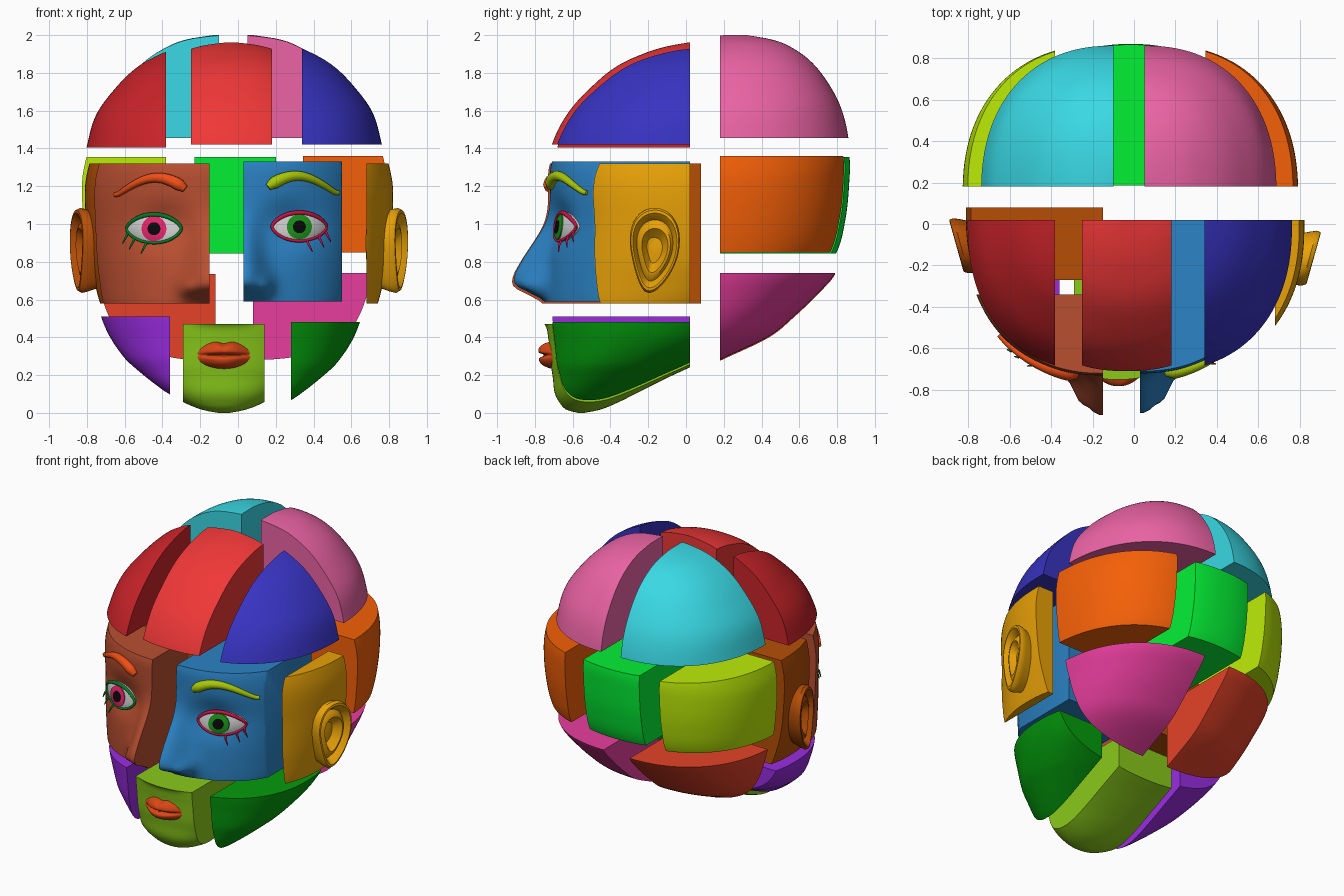
import bpy, bmesh
from math import cos, sin, pi, exp
from mathutils import Vector

if "Cube" in bpy.data.objects:
    bpy.data.objects.remove(bpy.data.objects["Cube"])

# Head sections: z, front y, back y, half width
SECT = [(.115, -.49, -.46, .03), (.13, -.55, -.38, .11), (.17, -.59, -.28, .21), (.22, -.615, -.18, .285),
        (.30, -.625, -.02, .385), (.365, -.635, .12, .455), (.48, -.645, .36, .535), (.585, -.655, .49, .58),
        (.70, -.655, .61, .61), (.815, -.65, .71, .635), (1.0, -.635, .76, .655), (1.2, -.64, .78, .66),
        (1.325, -.63, .78, .637), (1.5, -.54, .735, .585), (1.65, -.40, .65, .475), (1.75, -.27, .56, .37),
        (1.82, -.11, .45, .25), (1.85, .0, .36, .16), (1.87, .12, .24, .03)]
# Nose: z, projection, half width
NOSE = [(.5, 0, .15), (.585, .015, .14), (.63, .09, .13), (.67, .165, .125), (.72, .175, .12),
        (.8, .14, .10), (.9, .085, .085), (1.0, .035, .08), (1.08, .01, .09), (1.16, 0, .1)]
N = 2.25


def interp(table, z):
    """Smooth (Hermite) lookup in a table keyed on its first column."""
    z = min(max(z, table[0][0]), table[-1][0])
    i = 0
    while i < len(table) - 2 and z > table[i + 1][0]:
        i += 1
    a, b = table[i], table[i + 1]
    p, q = table[max(i - 1, 0)], table[min(i + 2, len(table) - 1)]
    h = b[0] - a[0]
    t = (z - a[0]) / h
    out = []
    for k in range(1, len(a)):
        m0 = (b[k] - p[k]) / (b[0] - p[0]) * h
        m1 = (q[k] - a[k]) / (q[0] - a[0]) * h
        out.append((2*t**3 - 3*t*t + 1) * a[k] + (t**3 - 2*t*t + t) * m0
                   + (3*t*t - 2*t**3) * b[k] + (t**3 - t*t) * m1)
    return out


def feature(x, z):
    """Nose, nostril wings and eye sockets as a shift in y."""
    x = abs(x)
    h, w = interp(NOSE, z)
    dy = -h * exp(-(x / w) ** 2.4)
    dy -= .045 * exp(-((x - .115) / .035) ** 2 - ((z - .665) / .045) ** 2)
    dy += .05 * exp(-((x - .25) / .14) ** 2 - ((z - 1.0) / .11) ** 2)
    return dy


def surf(x, z):
    """Front y of the face at x, z."""
    f, b, w = interp(SECT, z)
    k = max(0, 1 - abs(x / w) ** N) ** (1 / N)
    return (f + b) / 2 - (b - f) / 2 * k + feature(x, z)


def spow(v, p):
    return abs(v) ** p * (1 if v >= 0 else -1)


def loft(rings):
    bm = bmesh.new()
    vs = [[bm.verts.new(p) for p in r] for r in rings]
    n = len(vs[0])
    for a, b in zip(vs, vs[1:]):
        for i in range(n):
            bm.faces.new((a[i], a[(i + 1) % n], b[(i + 1) % n], b[i]))
    bm.faces.new(vs[0][::-1])
    bm.faces.new(vs[-1])
    bmesh.ops.recalc_face_normals(bm, faces=bm.faces)
    return bm


def material(hexcol):
    m = bpy.data.materials.get(hexcol) or bpy.data.materials.new(hexcol)
    c = [(int(hexcol[i:i + 2], 16) / 255) ** 2.2 for i in (0, 2, 4)]
    m.diffuse_color = (*c, 1)
    m.use_nodes = True
    m.node_tree.nodes["Principled BSDF"].inputs["Base Color"].default_value = m.diffuse_color
    return m


def finish(bm, name, col, off):
    bmesh.ops.translate(bm, verts=bm.verts, vec=Vector(off))
    me = bpy.data.meshes.new(name)
    bm.to_mesh(me)
    bm.free()
    me.materials.append(material(col))
    ob = bpy.data.objects.new(name, me)
    bpy.context.collection.objects.link(ob)
    return ob


def tube(name, pts, radii, col, off):
    cu = bpy.data.curves.new(name, 'CURVE')
    cu.dimensions, cu.bevel_depth, cu.bevel_resolution, cu.use_fill_caps = '3D', 1, 3, True
    sp = cu.splines.new('POLY')
    sp.points.add(len(pts) - 1)
    for p, co, r in zip(sp.points, pts, radii):
        p.co, p.radius = (*(Vector(co) + Vector(off)), 1), r
    cu.materials.append(material(col))
    ob = bpy.data.objects.new(name, cu)
    bpy.context.collection.objects.link(ob)


# Whole head
RINGS, SEG = 110, 180
rings = []
for i in range(RINGS):
    z = .115 + 1.755 * (1 - cos(pi * i / (RINGS - 1))) / 2 * .5 + 1.755 * i / (RINGS - 1) * .5
    f, b, w = interp(SECT, z)
    ring = []
    for j in range(SEG):
        t = 2 * pi * (j + .5) / SEG
        x, k = w * spow(cos(t), 2 / N), spow(sin(t), 2 / N)
        y = (f + b) / 2 + (b - f) / 2 * k
        if k < 0:
            y += feature(x, z) * min(1, -k * 3)
        ring.append((x, y, z))
    rings.append(ring)
head = loft(rings)

# Blocks: name, colour, x range, y range, z range, shift outward
L, A, B, M, T = 9, .585, .815, 1.325, .215
FR, BK = (-L, .1), (.1, L)
BLOCKS = [
    ("forehead_left", "C8282D", (-L, -T), FR, (M, L), (-.165, -.08, .08)),
    ("forehead_middle", "F03A3A", (-T, T), FR, (M, L), (-.035, -.08, .095)),
    ("forehead_right", "3A36C0", (T, L), FR, (M, L), (.125, -.08, .095)),
    ("crown_left", "3CD8E4", (-L, 0), BK, (M, L), (-.10, .08, .13)),
    ("crown_right", "EC64A4", (0, L), BK, (M, L), (.05, .08, .13)),
    ("face_left", "B85034", (-L, 0), (-L, -.25), (A, M), (-.15, -.09, -.005)),
    ("temple_left", "B4500F", (-L, 0), (-.25, .1), (A, M), (-.15, -.02, -.005)),
    ("face_right", "2F82C4", (0, .52), FR, (A, M), (.03, -.08, .005)),
    ("temple_right", "E8A010", (.52, L), FR, (A, M), (.16, -.08, -.005)),
    ("back_left", "BCEC10", (-L, -T), BK, (B, M), (-.165, .08, .03)),
    ("back_middle", "0CF038", (-T, T), BK, (B, M), (-.015, .085, .03)),
    ("back_right", "F46010", (T, L), BK, (B, M), (.13, .08, .035)),
    ("jaw_left", "9830E0", (-L, -T), FR, (-L, A), (-.145, -.08, -.075)),
    ("chin", "88C820", (-T, T), FR, (-L, A), (-.075, -.08, -.115)),
    ("jaw_right", "0C9A14", (T, L), FR, (-L, A), (.065, -.08, -.105)),
    ("nape_left", "E4442C", (-L, 0), BK, (-L, B), (-.12, .08, -.08)),
    ("nape_right", "E8409C", (0, L), BK, (-L, B), (.08, .08, -.075)),
]
for name, col, *ranges, off in BLOCKS:
    bm = head.copy()
    for axis, rng in enumerate(ranges):
        for lim, sign in zip(rng, (-1, 1)):
            if abs(lim) == L:
                continue
            co, no = Vector(), Vector()
            co[axis], no[axis] = lim, sign
            bmesh.ops.bisect_plane(bm, geom=bm.verts[:] + bm.edges[:] + bm.faces[:], dist=1e-5,
                                   plane_co=co, plane_no=no, clear_outer=True)
            bmesh.ops.edgeloop_fill(bm, edges=[e for e in bm.edges if e.is_boundary])
    bmesh.ops.recalc_face_normals(bm, faces=bm.faces)
    finish(bm, name, col, off)
head.free()

# Eyes, lids, lashes, brows and ears for both sides
EX, EZ = .295, .98


def eye_y(x, z, lift=0.0):
    return surf(EX + x, EZ + z) - .015 - .045 * max(0, 1 - (x / .15) ** 2 - (z / .09) ** 2) - lift


def almond(t, s=1.0):
    return .145 * cos(t) * s, .075 * spow(sin(t), 1.3) * s


def on_eye(s, x, z, lift):
    return (s * (EX + x), eye_y(x, z, lift), EZ + z)


ANG = [2 * pi * j / 48 for j in range(48)]
EAR = [(.08, 0), (.3, -.005), (.42, .02), (.52, .045), (.62, .04), (.72, .02), (.8, .045),
       (.88, .062), (.95, .06), (1.0, .04), (.97, .01), (.8, -.1)]
for side, s, off, ear_off, iris, lid, brow, ear in (
        ("left", -1, (-.15, -.09, -.005), (-.15, -.02, -.005), "E02868", "107828", "F0501C", "B4500F"),
        ("right", 1, (.03, -.08, .005), (.16, -.08, -.005), "209020", "C81848", "A8C810", "E8A010")):
    white = [[on_eye(s, *almond(t, k / 12), 0) for t in ANG] for k in range(1, 13)]
    finish(loft(white + [[(x, y + .05, z) for x, y, z in white[-1]]]), "eyeball_" + side, "E8E8E8", off)
    for part, r, lift, col in (("iris_", .066, .006, iris), ("pupil_", .034, .010, "101010")):
        disc = [[on_eye(s, r * k / 4 * cos(t), r * k / 4 * sin(t), lift) for t in ANG] for k in range(1, 5)]
        finish(loft(disc + [[(x, y + .03, z) for x, y, z in disc[-1]]]), part + side, col, off)
    rim = [on_eye(s, *almond(t), 0) for t in ANG + ANG[:1]]
    tube("eyelid_" + side, rim, [.008 + .004 * max(0, sin(t)) for t in ANG + [0]], lid, off)
    for i, t in enumerate((-.35, -.8, -1.3)):
        x, z = almond(t)
        pts = [on_eye(s, x + dx, z + dz, li) for dx, dz, li in
               ((0, 0, 0), (.012, -.025, .025), (.03, -.06, .03))]
        tube("lash_%s_%d" % (side, i + 1), pts, (.007, .006, .003), lid, off)
    pts, rad = [], []
    for i in range(25):
        u = i / 24
        x = .13 + .37 * u
        z = 1.19 + .065 * sin(pi * min(1, u * 1.05) ** .9) - .03 * u * u
        pts.append((s * x, surf(x, z) - .008, z))
        rad.append(.036 * (1 - .65 * u) * min(1, .55 + u * 5))
    tube("eyebrow_" + side, pts, rad, brow, off)
    ears = []
    for k, h in EAR:
        ring = []
        for t in ANG:
            y = .128 * cos(t) * (1 + .28 * sin(t)) * k - .03 * (sin(t) < 0) * sin(t) ** 2 * k
            z = .225 * sin(t) * k
            ring.append((s * (.645 + h + .28 * y), -.085 + y, .865 + z))
        ears.append(ring)
    finish(loft(ears), "ear_" + side, ear, ear_off)

# Lips
lips = []
for k in range(1, 15):
    q = k / 14
    ring = []
    for j in range(72):
        t = 2 * pi * (j + .5) / 72
        x, v = .145 * cos(t), sin(t)
        z = .078 * v ** 1.3 * (1 - .2 * exp(-(x / .03) ** 2)) if v > 0 else -.072 * abs(v) ** 1.1
        x, z = x * q, z * q
        bulge = .062 * (1 - q ** 4) * (1 - (x / .16) ** 2) - .032 * exp(-(z / .01) ** 2) * (1 - q * q)
        ring.append((x, surf(x, .41 + z) - bulge, .41 + z))
    lips.append(ring)
finish(loft(lips + [[(x, y + .04, z) for x, y, z in lips[-1]]]), "lips", "D8481C", (-.075, -.08, -.105))

# Meshes from curves, then smooth shading with sharp cut edges
bpy.ops.object.select_all(action='SELECT')
bpy.context.view_layer.objects.active = bpy.data.objects["lips"]
bpy.ops.object.convert(target='MESH')
bpy.ops.object.shade_smooth_by_angle(angle=.7)
